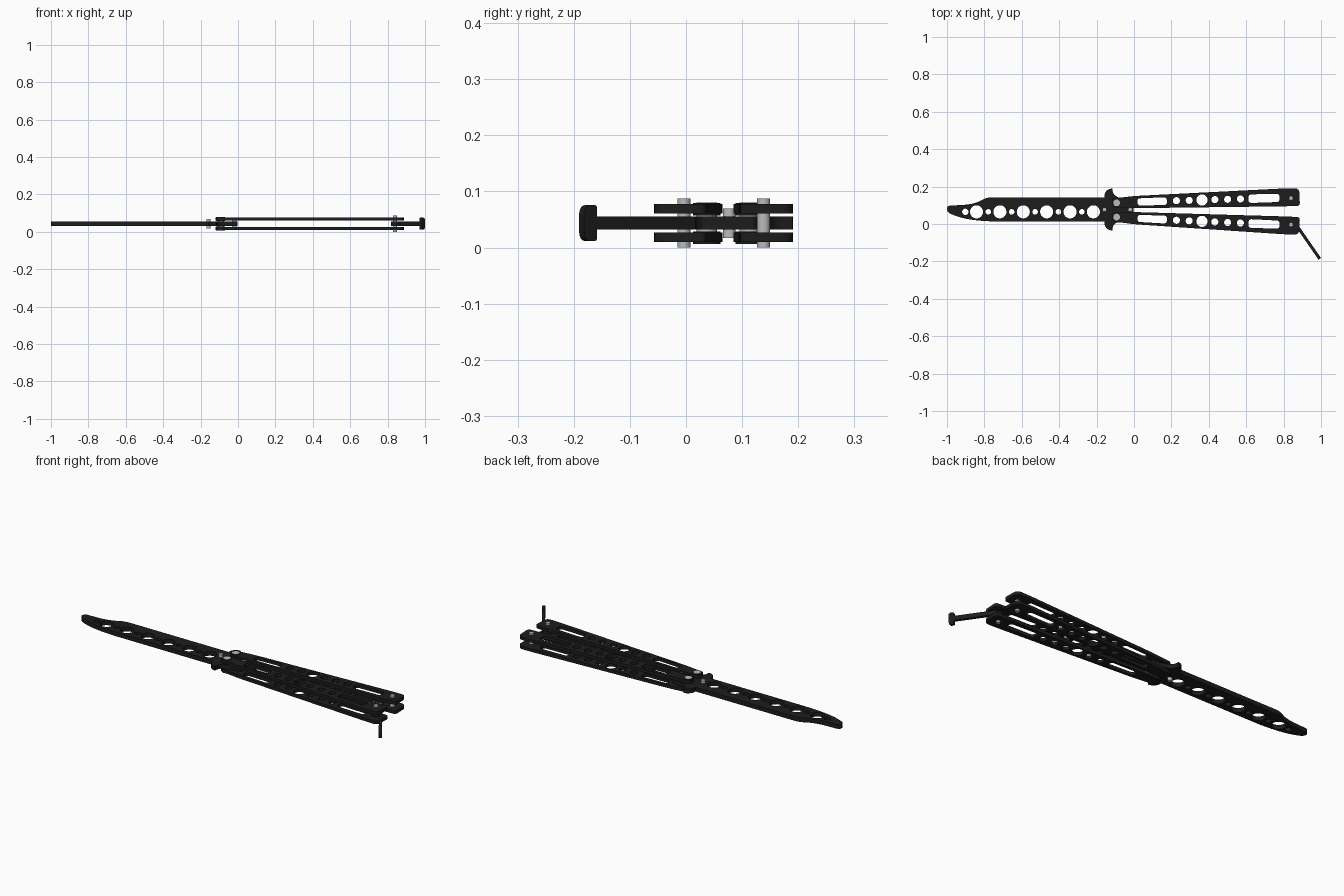
import bpy, math
from mathutils import Matrix, Vector

if "Cube" in bpy.data.objects:
    bpy.data.objects.remove(bpy.data.objects["Cube"])

ZC = 0.0437  # mid height of the whole assembly


def material(name, c):
    m = bpy.data.materials.new(name)
    m.diffuse_color = (c, c, c, 1)
    m.use_nodes = True
    m.node_tree.nodes["Principled BSDF"].inputs["Base Color"].default_value = m.diffuse_color
    return m


BLACK = material("black_steel", 0.012)
GREY = material("pin_steel", 0.5)


def circle(x, y, r, n=32):
    return [(x + r * math.cos(2 * math.pi * i / n), y + r * math.sin(2 * math.pi * i / n))
            for i in range(n)]


def slot(x0, x1, y, r0, r1, n=10):
    # rounded slot between x0 and x1, corner radius smaller than half height
    pts = []
    for x, h, s, a0 in ((x1, r1, 1, -90), (x1, r1, 1, 0), (x0, r0, -1, 90), (x0, r0, -1, 180)):
        c = h * 0.7
        cy = y + (h - c) * (1 if a0 in (0, 90) else -1)
        for i in range(n + 1):
            a = math.radians(a0 + 90 * i / n)
            pts.append((x - s * c + c * math.cos(a), cy + c * math.sin(a)))
    return pts


def rounded(corners, n=6):
    # polygon from (x, y, cut): each corner is rounded by a small quadratic curve
    out = []
    for i, (x, y, r) in enumerate(corners):
        p = Vector((x, y))
        if r == 0:
            out.append((x, y))
            continue
        q0 = Vector(corners[i - 1][:2]) - p
        q1 = Vector(corners[(i + 1) % len(corners)][:2]) - p
        a = p + q0.normalized() * min(r, q0.length * 0.49)
        b = p + q1.normalized() * min(r, q1.length * 0.49)
        for k in range(n + 1):
            t = k / n
            out.append(tuple(a * (1 - t) ** 2 + p * 2 * t * (1 - t) + b * t * t))
    return out


def finish(obj, mat):
    obj.data.materials.append(mat)
    bpy.ops.object.select_all(action='DESELECT')
    obj.select_set(True)
    bpy.context.view_layer.objects.active = obj
    bpy.ops.object.shade_smooth_by_angle(angle=math.radians(30))


def plate(name, loops, thick, matrix, mat=BLACK):
    # flat plate: first loop is the outline, the others are holes
    cu = bpy.data.curves.new(name, 'CURVE')
    cu.dimensions, cu.fill_mode, cu.extrude = '2D', 'BOTH', thick / 2
    for loop in loops:
        sp = cu.splines.new('POLY')
        sp.points.add(len(loop) - 1)
        for p, (x, y) in zip(sp.points, loop):
            p.co = (x, y, 0, 1)
        sp.use_cyclic_u = True
    tmp = bpy.data.objects.new(name + "_curve", cu)
    bpy.context.collection.objects.link(tmp)
    deps = bpy.context.evaluated_depsgraph_get()
    me = bpy.data.meshes.new_from_object(tmp.evaluated_get(deps))
    bpy.data.objects.remove(tmp)
    me.transform(matrix)
    if matrix.determinant() < 0:
        me.flip_normals()
    obj = bpy.data.objects.new(name, me)
    bpy.context.collection.objects.link(obj)
    finish(obj, mat)
    return obj


def pin(name, x, y, r, z0, z1, mat=GREY):
    bpy.ops.mesh.primitive_cylinder_add(vertices=32, radius=r, depth=z1 - z0,
                                        location=(x, y, (z0 + z1) / 2))
    obj = bpy.context.object
    obj.name = name
    finish(obj, mat)


# Blade with guard horns and tang, pierced by alternating holes
outline = rounded([
    (-1.0, 0.098, 0.02), (-0.86, 0.104, 0.08), (-0.785, 0.143, 0.03), (-0.157, 0.143, 0),
    (-0.157, 0.165, 0.02), (-0.140, 0.185, 0.012), (-0.116, 0.191, 0.003),
    (-0.112, 0.160, 0.015), (-0.085, 0.142, 0.02), (-0.06, 0.135, 0.01),
    (-0.003, 0.125, 0.01), (-0.003, 0.028, 0.01), (-0.06, 0.020, 0.01),
    (-0.085, 0.013, 0.02), (-0.112, -0.005, 0.015), (-0.116, -0.036, 0.003),
    (-0.140, -0.030, 0.012), (-0.157, -0.010, 0.02), (-0.157, 0.013, 0),
    (-0.80, 0.014, 0.06), (-0.92, 0.03, 0.06), (-1.0, 0.062, 0.03)])
holes = [circle(-0.842 + 0.125 * i, 0.065, 0.035) for i in range(6)]
holes += [circle(-0.779 + 0.125 * i, 0.065, 0.015, 24) for i in range(5)]
holes.append(circle(-0.902, 0.065, 0.017, 24))
plate("blade", [outline] + holes, 0.023, Matrix.Translation((0, 0, ZC)))
for i, x in enumerate((-0.158, -0.02)):
    pin(f"tang_pin_{i}", x, 0.077, 0.0115, 0.017, 0.070)

# Handles: local x runs from pivot to end, local +y is the outer side
grip = rounded([
    (-0.026, 0.027, 0.025), (0.03, 0.028, 0.03), (0.093, 0.034, 0.03),
    (0.90, 0.053, 0.05), (0.979, 0.052, 0.028), (0.979, -0.042, 0.015),
    (0.92, -0.043, 0.03), (0.093, -0.031, 0.03), (-0.026, -0.027, 0.025)])
cuts = [slot(0.112, 0.269, 0.002, 0.019, 0.021), slot(0.705, 0.872, 0.003, 0.023, 0.022)]
cuts += [circle(0.320 + 0.0685 * i, 0.003, 0.030 if i == 2 else 0.019) for i in range(6)]
for side, py, deg, m in (("upper", 0.113, 1.55, 1), ("lower", 0.037, -2.5, -1)):
    place = (Matrix.Translation((-0.093, py, 0)) @ Matrix.Rotation(math.radians(deg), 4, 'Z')
             @ Matrix.Diagonal((1, m, 1, 1)))
    for level, s in (("top", 1), ("bottom", -1)):
        z = ZC + s * 0.0253
        plate(f"{side}_handle_{level}", [grip] + cuts, 0.017,
              Matrix.Translation((0, 0, z)) @ place)
        pin(f"{side}_washer_{level}", -0.093, py, 0.0245, z - 0.012, z + 0.0105, BLACK)
    pin(f"{side}_pivot", -0.093, py, 0.018, 0.007, 0.0805)
    end = place @ Vector((0.933, 0, 0))
    pin(f"{side}_end_pin", end.x, end.y, 0.0115, 0, 2 * ZC)

# Swinging latch with a T-shaped head
pin("latch_hub", end.x, end.y, 0.022, ZC - 0.0115, ZC + 0.0115, BLACK)
a, b = Vector((0.856, 0.012, ZC)), Vector((0.993, -0.186, ZC))
d = (b - a).normalized()
L = (b - a).length
frame = Matrix((d, (0, 0, 1), d.cross(Vector((0, 0, 1))))).transposed().to_4x4()
half = [(0, 0.0115, 0), (L - 0.028, 0.0115, 0), (L - 0.028, 0.032, 0.006), (L, 0.032, 0.02)]
shape = rounded(half + [(x, -y, r) for x, y, r in reversed(half)])
plate("latch", [shape], 0.016, Matrix.Translation(a) @ frame)
